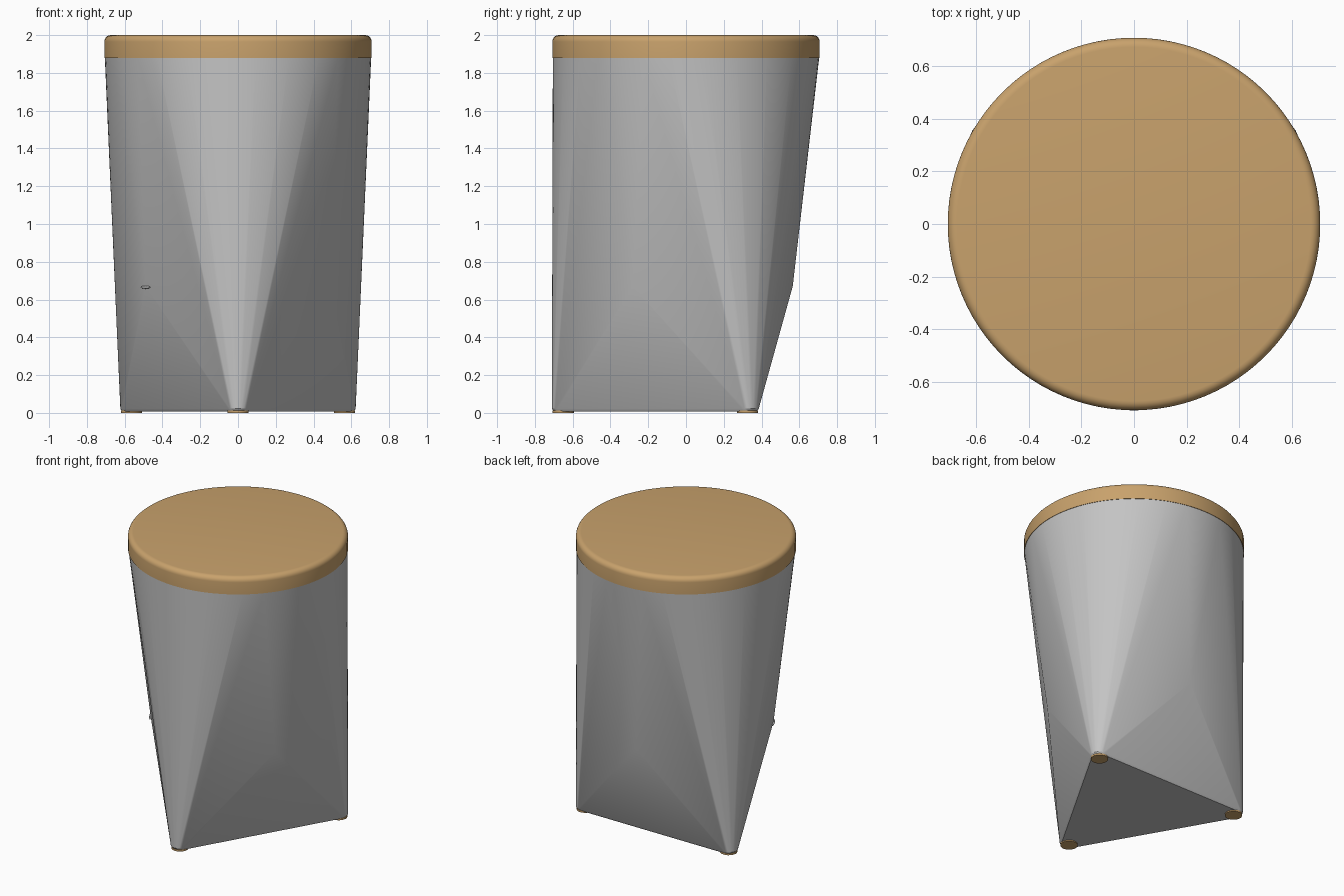
import bpy
import bmesh
from math import cos, sin, pi, radians
from mathutils import Vector

cube = bpy.data.objects.get("Cube")
if cube:
    bpy.data.objects.remove(cube, do_unlink=True)


def material(name, colour):
    m = bpy.data.materials.new(name)
    m.use_nodes = True
    m.diffuse_color = colour
    m.node_tree.nodes["Principled BSDF"].inputs["Base Color"].default_value = colour
    return m


grey = material("light grey", (0.55, 0.55, 0.55, 1))
wood = material("light wood", (0.58, 0.36, 0.15, 1))


def polar(radius, angle, z=0.0):
    return Vector((radius * cos(angle), radius * sin(angle), z))


def ring(centre, radius, z, count):
    return [centre + polar(radius, 2 * pi * i / count, z) for i in range(count)]


def finish(name, bm, mat):
    bmesh.ops.recalc_face_normals(bm, faces=bm.faces)
    mesh = bpy.data.meshes.new(name)
    bm.to_mesh(mesh)
    bm.free()
    mesh.materials.append(mat)
    ob = bpy.data.objects.new(name, mesh)
    bpy.context.collection.objects.link(ob)
    bpy.ops.object.select_all(action="DESELECT")
    ob.select_set(True)
    bpy.context.view_layer.objects.active = ob
    bpy.ops.object.shade_smooth_by_angle(angle=radians(30))
    return ob


def lathe(name, profile, mat, centre=Vector(), count=96):
    """Stack rings from (radius, height) pairs and cap both ends."""
    bm = bmesh.new()
    rings = [[bm.verts.new(p) for p in ring(centre, r, z, count)] for r, z in profile]
    for low, high in zip(rings, rings[1:]):
        for i in range(count):
            j = (i + 1) % count
            bm.faces.new((low[i], low[j], high[j], high[i]))
    bm.faces.new(rings[0][::-1])
    bm.faces.new(rings[-1])
    return finish(name, bm, mat)


corner_angles = [radians(a) for a in (-90, 30, 150)]
corners = [polar(0.65, a) for a in corner_angles]

# Body: round rim blending to a rounded triangular base, with one peak per side
points = ring(Vector(), 0.705, 1.88, 96)
for corner, angle in zip(corners, corner_angles):
    points += ring(corner, 0.06, 0.022, 24)
    points += ring(corner, 0.05, 0.008, 24)
    points.append(polar(0.565, angle + pi, 0.67))
bm = bmesh.new()
for p in points:
    bm.verts.new(p)
hull = bmesh.ops.convex_hull(bm, input=bm.verts)
loose = [v for v in bm.verts if not v.link_faces]
bmesh.ops.delete(bm, geom=loose, context="VERTS")
bmesh.ops.dissolve_limit(bm, angle_limit=radians(0.1), verts=bm.verts, edges=bm.edges)
finish("body", bm, grey)

# Seat lid with a rounded upper edge
bevel = 0.035
rounded = [(0.708 - bevel + bevel * cos(t), 2 - bevel + bevel * sin(t))
           for t in [pi / 2 * i / 6 for i in range(7)]]
lathe("seat_lid", [(0.708, 1.88)] + rounded, wood)

# Foot pads under the three corners
for name, corner in zip(("front", "back_left", "back_right"), corners):
    lathe(name + "_foot", [(0.056, 0.0), (0.056, 0.012)], wood, corner, 24)

# Small raised nib on the right side peak
bm = bmesh.new()
bmesh.ops.create_uvsphere(bm, u_segments=16, v_segments=8, radius=1)
bmesh.ops.scale(bm, vec=(0.008, 0.05, 0.008), verts=bm.verts)
nib = finish("side_nib", bm, grey)
nib.location = polar(0.565, radians(210), 0.665)
nib.rotation_euler.z = radians(210)
